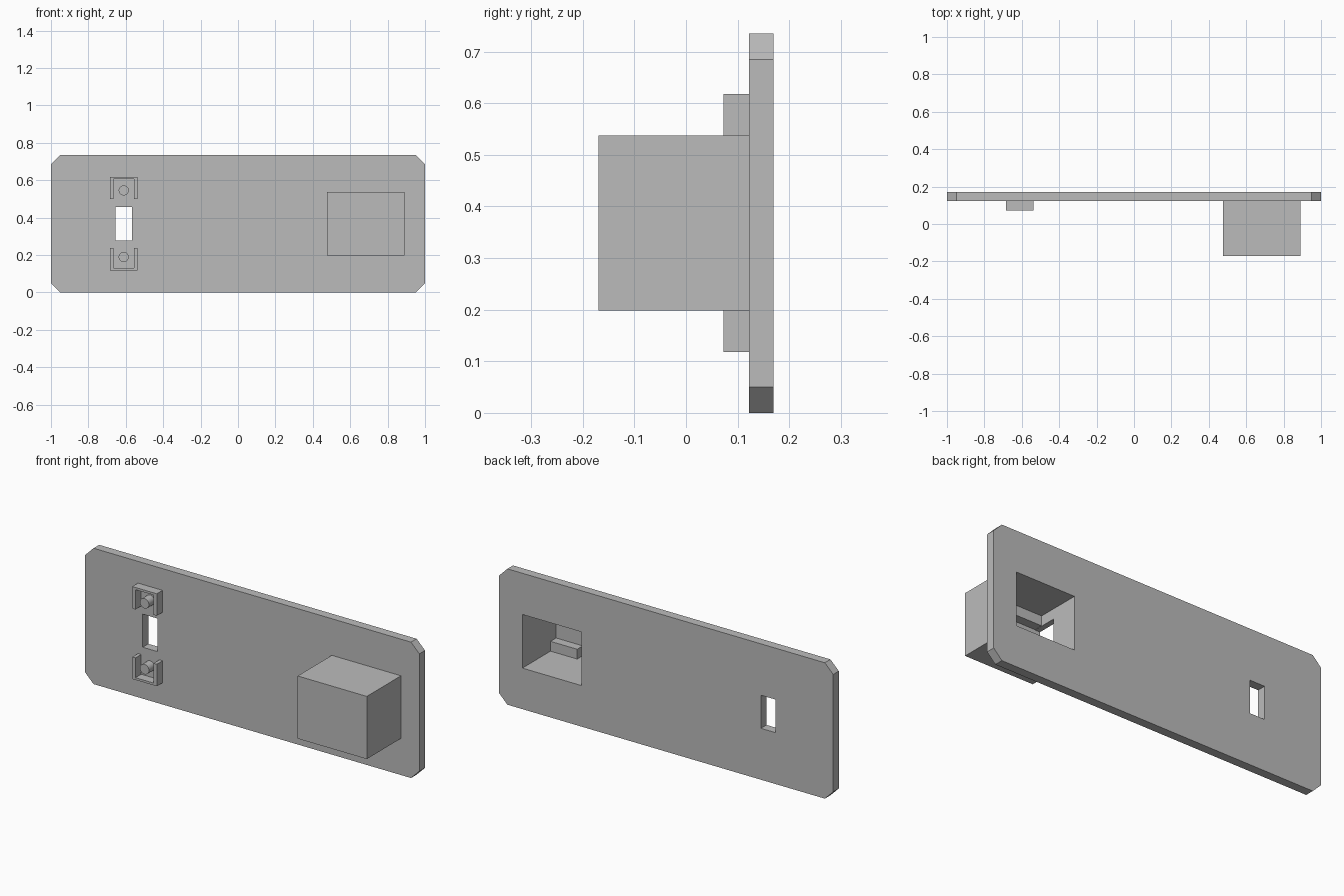
import bpy, bmesh, math
from mathutils import Matrix

cube = bpy.data.objects.get("Cube")
if cube:
    bpy.data.objects.remove(cube, do_unlink=True)

grey = bpy.data.materials.new("plain grey")
grey.use_nodes = True
grey.diffuse_color = (0.5, 0.5, 0.5, 1)
grey.node_tree.nodes["Principled BSDF"].inputs["Base Color"].default_value = (0.5, 0.5, 0.5, 1)


def add_object(name, bm):
    bmesh.ops.recalc_face_normals(bm, faces=bm.faces[:])
    mesh = bpy.data.meshes.new(name)
    bm.to_mesh(mesh)
    bm.free()
    mesh.materials.append(grey)
    obj = bpy.data.objects.new(name, mesh)
    bpy.context.collection.objects.link(obj)
    return obj


def prism(name, outline, y0, y1):
    """Extrude an (x, z) outline from y0 to y1."""
    bm = bmesh.new()
    face = bm.faces.new([bm.verts.new((x, y0, z)) for x, z in outline])
    new = bmesh.ops.extrude_face_region(bm, geom=[face])["geom"]
    verts = [v for v in new if isinstance(v, bmesh.types.BMVert)]
    bmesh.ops.translate(bm, verts=verts, vec=(0, y1 - y0, 0))
    return add_object(name, bm)


def box(name, x0, x1, y0, y1, z0, z1):
    return prism(name, [(x0, z0), (x1, z0), (x1, z1), (x0, z1)], y0, y1)


def cut(target, *bounds):
    cutter = box("cutter", *bounds)
    cutter.hide_render = True
    mod = target.modifiers.new("cut", "BOOLEAN")
    mod.operation = "DIFFERENCE"
    mod.solver = "EXACT"
    mod.object = cutter
    bpy.context.view_layer.objects.active = target
    bpy.ops.object.modifier_apply(modifier=mod.name)
    bpy.data.objects.remove(cutter, do_unlink=True)


HEIGHT, MID = 0.735, 0.3675
FRONT, BACK = 0.122, 0.17
C = 0.05

# Face plate with clipped corners
plate = prism("face_plate", [
    (-1 + C, 0), (1 - C, 0), (1, C), (1, HEIGHT - C),
    (1 - C, HEIGHT), (-1 + C, HEIGHT), (-1, HEIGHT - C), (-1, C)], FRONT, BACK)

# Switch slot and housing opening
cut(plate, -0.656, -0.567, 0, 0.3, 0.278, 0.457)
cut(plate, 0.506, 0.86, 0, 0.3, 0.222, 0.512)

# Hollow housing, open at the back, with a side port
housing = box("housing", 0.476, 0.89, -BACK, FRONT, 0.198, 0.537)
cut(housing, 0.506, 0.86, -0.118, 0.3, 0.222, 0.512)
cut(housing, 0.4, 0.6, -0.118, 0.018, 0.278, 0.457)

# Stop ribs at the inner end of the housing
box("upper_rib", 0.506, 0.86, -0.118, -0.07, 0.459, 0.512)
box("lower_rib", 0.70, 0.86, -0.118, -0.07, 0.222, 0.275)

# Mirrored U brackets and pegs above and below the slot
for side, sign in (("upper", 1), ("lower", -1)):
    outline = [(-0.684, 0.131), (-0.684, 0.25), (-0.537, 0.25), (-0.537, 0.131),
               (-0.556, 0.131), (-0.556, 0.238), (-0.665, 0.238), (-0.665, 0.131)]
    prism(side + "_bracket", [(x, MID + sign * z) for x, z in outline], 0.073, FRONT)
    bm = bmesh.new()
    bmesh.ops.create_cone(
        bm, cap_ends=True, segments=32, radius1=0.027, radius2=0.027, depth=0.049,
        matrix=Matrix.Translation((-0.611, 0.0975, MID + sign * 0.178))
        @ Matrix.Rotation(math.pi / 2, 4, "X"))
    peg = add_object(side + "_peg", bm)
    bpy.ops.object.select_all(action="DESELECT")
    peg.select_set(True)
    bpy.context.view_layer.objects.active = peg
    bpy.ops.object.shade_smooth_by_angle()
